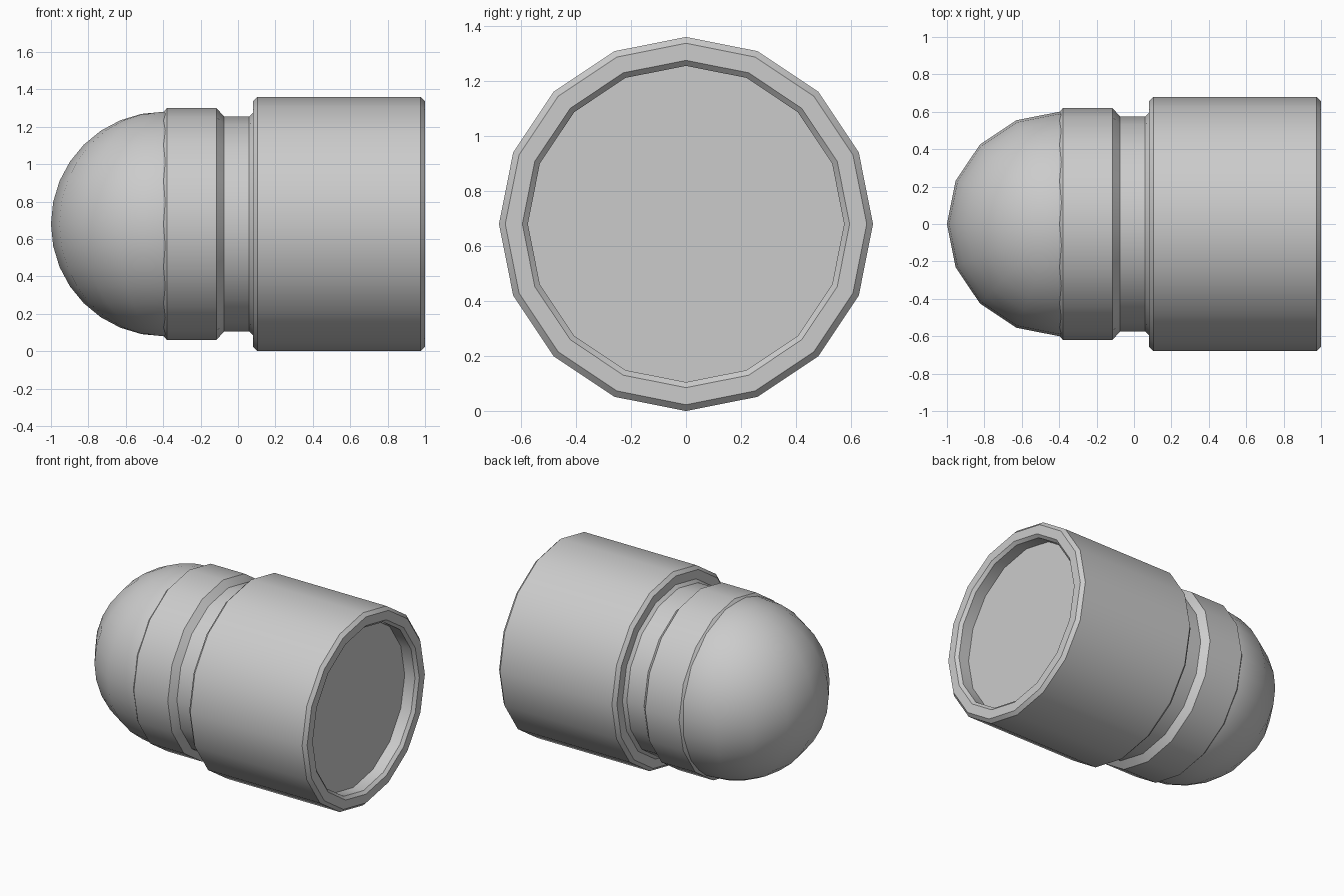
import bpy, bmesh, math

if "Cube" in bpy.data.objects:
    bpy.data.objects.remove(bpy.data.objects["Cube"])

R = 0.68       # largest radius, also the height of the axis
SIDES = 16


def finish(name, bm):
    bmesh.ops.recalc_face_normals(bm, faces=bm.faces[:])
    me = bpy.data.meshes.new(name)
    bm.to_mesh(me)
    bm.free()
    ob = bpy.data.objects.new(name, me)
    bpy.context.collection.objects.link(ob)
    bpy.ops.object.select_all(action='DESELECT')
    ob.select_set(True)
    bpy.context.view_layer.objects.active = ob
    bpy.ops.object.shade_smooth_by_angle(angle=math.radians(30))
    return ob


def lathe_x(name, profile):
    """Revolve (x, radius) points around the x axis and cap both ends."""
    bm = bmesh.new()
    rings = []
    for x, r in profile:
        angles = [2 * math.pi * i / SIDES for i in range(SIDES)]
        rings.append([bm.verts.new((x, r * math.sin(a), R + r * math.cos(a))) for a in angles])
    for a, b in zip(rings, rings[1:]):
        for i in range(SIDES):
            j = (i + 1) % SIDES
            bm.faces.new((a[i], a[j], b[j], b[i]))
    bm.faces.new(rings[0])
    bm.faces.new(rings[-1])
    return finish(name, bm)


# Collar, neck, barrel and recessed end in one turned profile
lathe_x("body", [
    (-0.40, 0.598), (-0.38, 0.62), (-0.115, 0.62), (-0.075, 0.575),   # collar
    (0.06, 0.575), (0.08, 0.595), (0.08, 0.657), (0.103, 0.68),       # neck and shoulder
    (0.977, 0.68), (1.0, 0.657), (1.0, 0.595), (0.98, 0.575),         # barrel and rim
    (0.90, 0.575),                                                    # recess floor
])

# Rounded nose: half of a sphere with its poles on z
bm = bmesh.new()
bmesh.ops.create_uvsphere(bm, u_segments=16, v_segments=16, radius=0.6)
bmesh.ops.delete(bm, geom=[v for v in bm.verts if v.co.x > 0.3], context='VERTS')
bmesh.ops.translate(bm, verts=bm.verts[:], vec=(-0.40, 0, R))
finish("nose_dome", bm)
